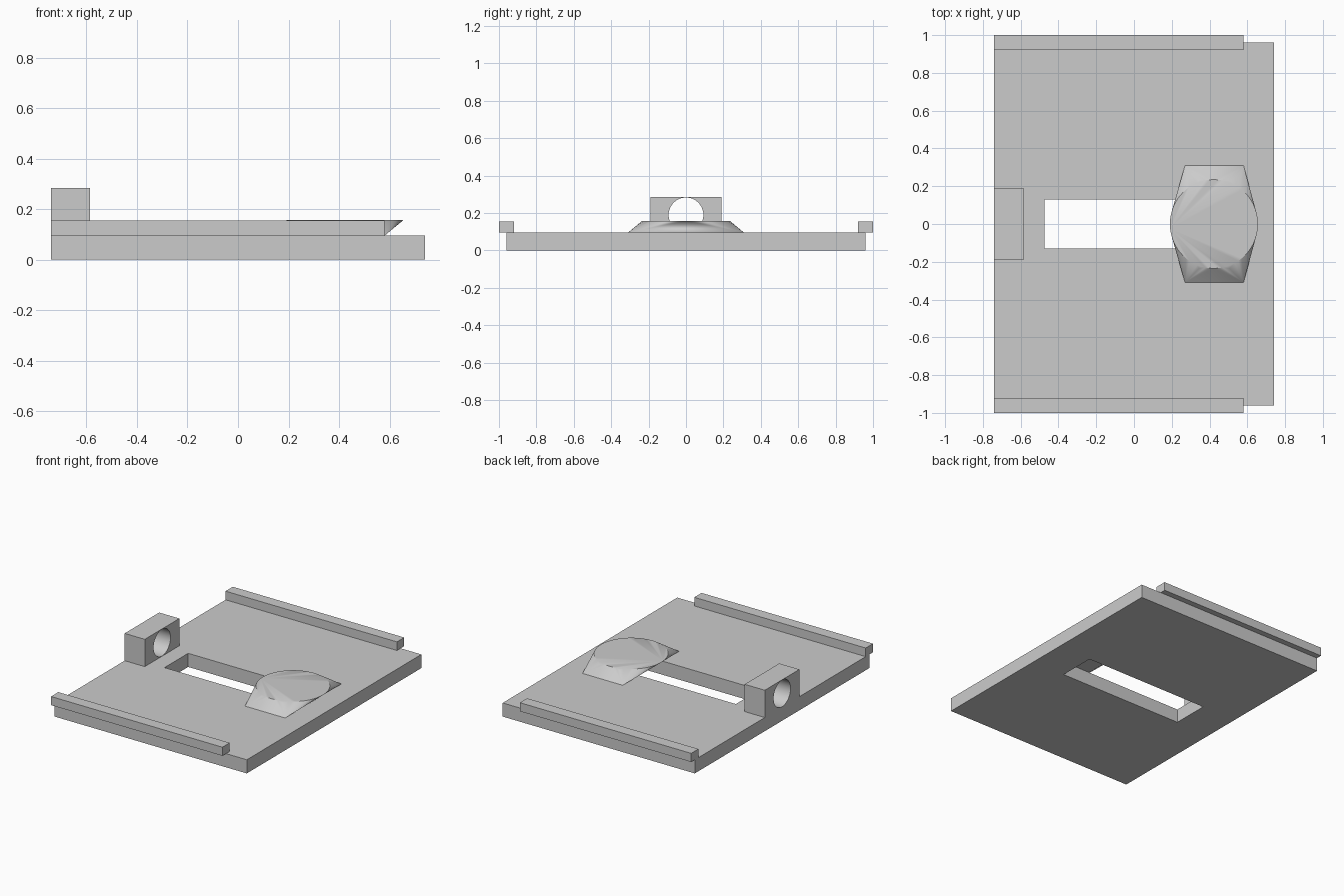
import bpy, bmesh, math
from mathutils import Matrix, Vector

cube = bpy.data.objects.get("Cube")
if cube:
    bpy.data.objects.remove(cube, do_unlink=True)

# Single grey plastic
grey = bpy.data.materials.new("light_grey")
grey.use_nodes = True
grey.diffuse_color = (0.6, 0.6, 0.6, 1)
grey.node_tree.nodes["Principled BSDF"].inputs["Base Color"].default_value = (0.6, 0.6, 0.6, 1)


def finish(name, bm):
    bmesh.ops.recalc_face_normals(bm, faces=bm.faces)
    mesh = bpy.data.meshes.new(name)
    bm.to_mesh(mesh)
    bm.free()
    mesh.materials.append(grey)
    obj = bpy.data.objects.new(name, mesh)
    bpy.context.collection.objects.link(obj)
    return obj


def box(name, low, high):
    low, high = Vector(low), Vector(high)
    bm = bmesh.new()
    bmesh.ops.create_cube(bm, size=1)
    bmesh.ops.scale(bm, vec=high - low, verts=bm.verts)
    bmesh.ops.translate(bm, vec=(low + high) / 2, verts=bm.verts)
    return finish(name, bm)


def select(obj):
    bpy.ops.object.select_all(action="DESELECT")
    obj.select_set(True)
    bpy.context.view_layer.objects.active = obj


def cut(obj, cutter):
    cutter.hide_render = True
    mod = obj.modifiers.new("cut", "BOOLEAN")
    mod.operation = "DIFFERENCE"
    mod.solver = "EXACT"
    mod.object = cutter
    select(obj)
    bpy.ops.object.modifier_apply(modifier=mod.name)
    bpy.data.objects.remove(cutter, do_unlink=True)


def smooth(obj):
    select(obj)
    bpy.ops.object.shade_smooth_by_angle(angle=math.radians(30))


DECK = 0.095   # top of the base plate
TOP = 0.155    # top of the rails and pad

# Base plate with its long slot
plate = box("base_plate", (-0.74, -0.96, 0), (0.74, 0.96, DECK))
cut(plate, box("slot_cutter", (-0.475, -0.13, -0.1), (0.485, 0.13, 0.2)))

# Side rails overhanging the plate edges
for name, y in (("right_rail", -0.96), ("left_rail", 0.96)):
    box(name, (-0.74, y - 0.04, DECK), (0.58, y + 0.04, TOP))

# Bored block at the end of the plate
block = box("bored_block", (-0.74, -0.19, DECK), (-0.585, 0.19, 0.285))
bm = bmesh.new()
bmesh.ops.create_cone(bm, cap_ends=True, segments=48, radius1=0.093, radius2=0.093, depth=0.5,
                      matrix=Matrix.Translation((-0.66, 0, 0.19)) @ Matrix.Rotation(math.pi / 2, 4, "Y"))
cut(block, finish("bore_cutter", bm))
smooth(block)

# Flared pad: rectangular foot blending into a round flat top
bm = bmesh.new()
for sx in (-1, 1):
    for sy in (-1, 1):
        bm.verts.new((0.425 + sx * 0.155, sy * 0.31, DECK))
        bm.verts.new((0.425 + sx * 0.08, sy * 0.235, TOP - 0.004))
for i in range(64):
    a = math.tau * i / 64
    bm.verts.new((0.423 + 0.233 * math.cos(a), 0.235 * math.sin(a), TOP + 0.003))
bmesh.ops.convex_hull(bm, input=bm.verts)
smooth(finish("flared_pad", bm))
